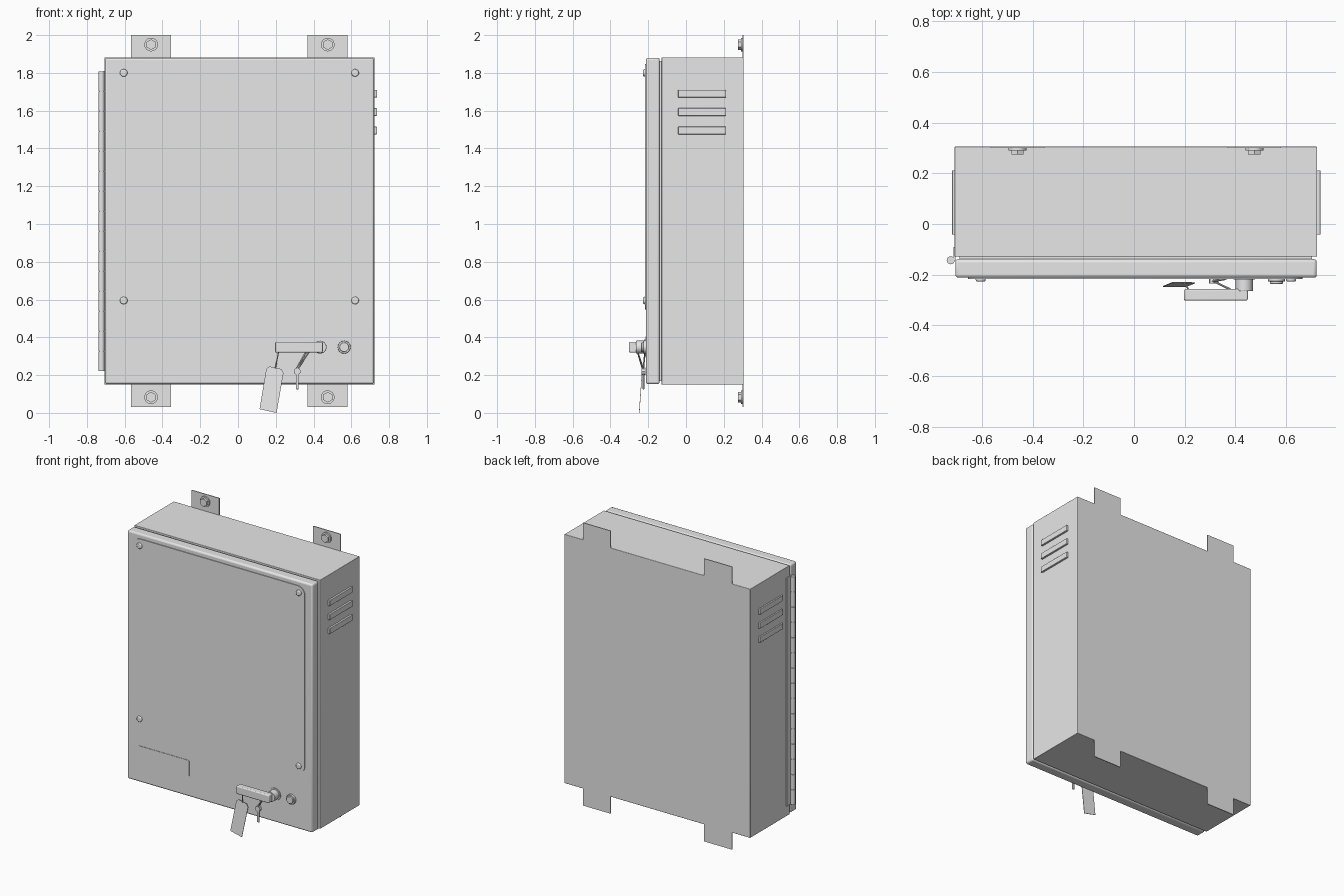
import bpy, bmesh, math
from mathutils import Vector, Matrix

if "Cube" in bpy.data.objects:
    bpy.data.objects.remove(bpy.data.objects["Cube"])

steel = bpy.data.materials.new("painted_steel_grey")
steel.diffuse_color = (0.8, 0.8, 0.8, 1)
steel.use_nodes = True
steel.node_tree.nodes["Principled BSDF"].inputs["Base Color"].default_value = steel.diffuse_color


def finish(name, bm, bevel=0, segments=3, smooth=True):
    bmesh.ops.recalc_face_normals(bm, faces=bm.faces)
    mesh = bpy.data.meshes.new(name)
    bm.to_mesh(mesh)
    bm.free()
    ob = bpy.data.objects.new(name, mesh)
    bpy.context.collection.objects.link(ob)
    mesh.materials.append(steel)
    if bevel:
        mod = ob.modifiers.new("rounded_edges", 'BEVEL')
        mod.width, mod.segments = bevel, segments
        mod.limit_method = 'ANGLE'
    if smooth:
        bpy.ops.object.select_all(action='DESELECT')
        ob.select_set(True)
        bpy.context.view_layer.objects.active = ob
        bpy.ops.object.shade_smooth_by_angle(angle=math.radians(35))
    return ob


def box(name, x, y, z, bevel=0):
    bm = bmesh.new()
    bmesh.ops.create_cube(bm, size=1)
    for v in bm.verts:
        v.co = [(a + b) / 2 + c * (b - a) for (a, b), c in zip((x, y, z), v.co)]
    return finish(name, bm, bevel, smooth=bevel > 0)


def rod(name, p, q, r, sides=24, r2=None, bevel=0):
    """Cylinder or cone from point p to point q."""
    p, q = Vector(p), Vector(q)
    bm = bmesh.new()
    rot = (q - p).to_track_quat('Z', 'Y').to_matrix().to_4x4()
    bmesh.ops.create_cone(bm, cap_ends=True, segments=sides, radius1=r,
                          radius2=r if r2 is None else r2, depth=(q - p).length,
                          matrix=Matrix.Translation((p + q) / 2) @ rot)
    return finish(name, bm, bevel)


def plate(name, points, y0, y1):
    """Flat outline in x, z given a thickness along y."""
    bm = bmesh.new()
    face = bm.faces.new([bm.verts.new((x, y0, z)) for x, z in points])
    new = bmesh.ops.extrude_face_region(bm, geom=[face])["geom"]
    bmesh.ops.translate(bm, vec=(0, y1 - y0, 0),
                        verts=[g for g in new if isinstance(g, bmesh.types.BMVert)])
    return finish(name, bm)


def rounded_rect(x0, x1, z0, z1, r, n=8):
    pts = []
    for k, (cx, cz) in enumerate([(x1 - r, z1 - r), (x0 + r, z1 - r),
                                  (x0 + r, z0 + r), (x1 - r, z0 + r)]):
        for i in range(n + 1):
            a = math.pi / 2 * (k + i / n)
            pts.append((cx + r * math.cos(a), cz + r * math.sin(a)))
    return pts


# Enclosure, seal and door
box("enclosure_body", (-0.708, 0.723), (-0.129, 0.305), (0.15, 1.882), 0.003)
box("door_seal", (-0.688, 0.703), (-0.145, -0.125), (0.17, 1.862))
box("door", (-0.705, 0.721), (-0.212, -0.139), (0.152, 1.88), 0.012)

# Raised cover panel with domed corner screws
plate("cover_panel", rounded_rect(-0.655, 0.665, 0.547, 1.847, 0.055), -0.211, -0.217)
for x in (-0.605, 0.62):
    for z in (0.595, 1.80):
        rod("panel_screw", (x, -0.215, z), (x, -0.227, z), 0.021, 20, 0.018, 0.004)

# Small data plate with rivets
plate("data_plate", rounded_rect(-0.622, -0.225, 0.292, 0.405, 0.008, 3), -0.211, -0.215)
for x in (-0.595, -0.245):
    rod("data_plate_rivet", (x, -0.214, 0.35), (x, -0.217, 0.35), 0.007, 12)

# Mounting tabs with washers and hex bolts
for cx in (-0.46, 0.475):
    for z0, z1, cz in ((1.87, 2.0, 1.95), (0.032, 0.16, 0.083)):
        box("mounting_tab", (cx - 0.106, cx + 0.106), (0.299, 0.305), (z0, z1))
        rod("bolt_washer", (cx, 0.30, cz), (cx, 0.290, cz), 0.036, 28)
        rod("bolt_head", (cx, 0.291, cz), (cx, 0.274, cz), 0.028, 6)

# Louvred vents on both sides
for z in (1.69, 1.593, 1.495):
    box("right_vent", (0.718, 0.736), (-0.042, 0.212), (z - 0.02, z + 0.02), 0.003)
    box("left_vent", (-0.718, -0.70), (-0.042, 0.212), (z - 0.02, z + 0.02), 0.003)

# Long knuckle hinge on the left edge
box("hinge_leaf", (-0.713, -0.705), (-0.145, -0.09), (0.222, 1.81))
step = (1.81 - 0.222) / 15
for i in range(15):
    z = 0.222 + i * step
    rod("hinge_knuckle", (-0.723, -0.143, z), (-0.723, -0.143, z + step - 0.003), 0.016, 16)
rod("hinge_pin", (-0.723, -0.143, 0.224), (-0.723, -0.143, 1.808), 0.012, 12)

# Latch handle
rod("handle_rosette", (0.435, -0.210, 0.348), (0.435, -0.219, 0.348), 0.043, 32)
rod("handle_hub", (0.435, -0.215, 0.348), (0.435, -0.265, 0.348), 0.034, 32, bevel=0.003)
box("handle_bar", (0.197, 0.449), (-0.302, -0.257), (0.32, 0.375), 0.006)

# Key lock
rod("lock_ring", (0.562, -0.210, 0.348), (0.562, -0.227, 0.348), 0.034, 28, bevel=0.003)
rod("lock_core", (0.562, -0.225, 0.348), (0.562, -0.237, 0.348), 0.025, 28, bevel=0.003)

# Hanging tag, leaning slightly toward the door
tag = plate("hanging_tag", [(0.114, 0.020), (0.204, 0.0), (0.241, 0.212), (0.229, 0.232),
                            (0.168, 0.246), (0.150, 0.234)], -0.246, -0.249)
for v in tag.data.vertices:
    v.co.y += 0.07 * v.co.z
rod("tag_cord", (0.215, -0.258, 0.325), (0.198, -0.232, 0.235), 0.003, 8)

# Key hanging on a pair of cords
rod("key_cord", (0.378, -0.257, 0.325), (0.315, -0.226, 0.232), 0.004, 8)
rod("key_cord", (0.362, -0.217, 0.325), (0.310, -0.226, 0.232), 0.004, 8)
rod("key_head", (0.314, -0.235, 0.220), (0.314, -0.215, 0.220), 0.019, 8)
box("key_shank", (0.307, 0.321), (-0.229, -0.221), (0.125, 0.215), 0.002)
